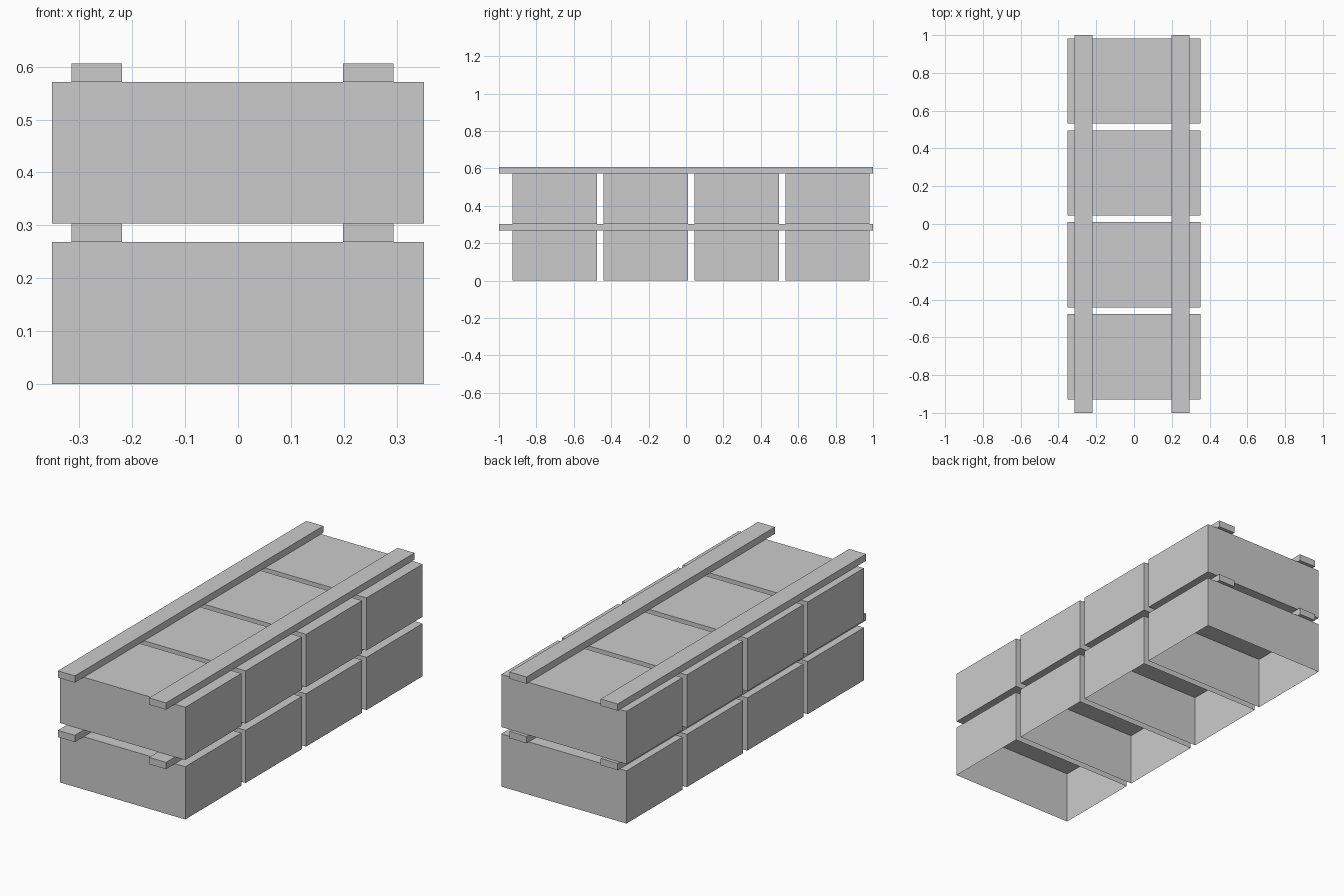
import bpy, bmesh
from mathutils import Vector

if "Cube" in bpy.data.objects:
    bpy.data.objects.remove(bpy.data.objects["Cube"])


def box(name, lo, hi, open_bottom=False):
    lo, hi = Vector(lo), Vector(hi)
    bm = bmesh.new()
    bmesh.ops.create_cube(bm, size=1)
    bmesh.ops.scale(bm, vec=hi - lo, verts=bm.verts)
    if open_bottom:
        bottom = [f for f in bm.faces if f.normal.z < -0.5]
        bmesh.ops.delete(bm, geom=bottom, context='FACES_ONLY')
    mesh = bpy.data.meshes.new(name)
    bm.to_mesh(mesh)
    bm.free()
    obj = bpy.data.objects.new(name, mesh)
    obj.location = (lo + hi) / 2
    bpy.context.collection.objects.link(obj)
    return obj


BLOCK_H, SLAT_H = 0.2685, 0.0345
BLOCK_L, PITCH, START = 0.4515, 0.4863, -0.928

for layer in range(2):
    z0 = layer * (BLOCK_H + SLAT_H)
    z1 = z0 + BLOCK_H
    # row of four blocks; those on the ground are hollow underneath
    for i in range(4):
        y = START + i * PITCH
        box(f"block_{layer + 1}_{i + 1}", (-0.3525, y, z0),
            (0.3525, y + BLOCK_L, z1), open_bottom=(layer == 0))
    # two long spacer slats lying on the row
    for side, x in (("left", -0.315), ("right", 0.199)):
        box(f"slat_{layer + 1}_{side}", (x, -1, z1), (x + 0.0955, 1, z1 + SLAT_H))
